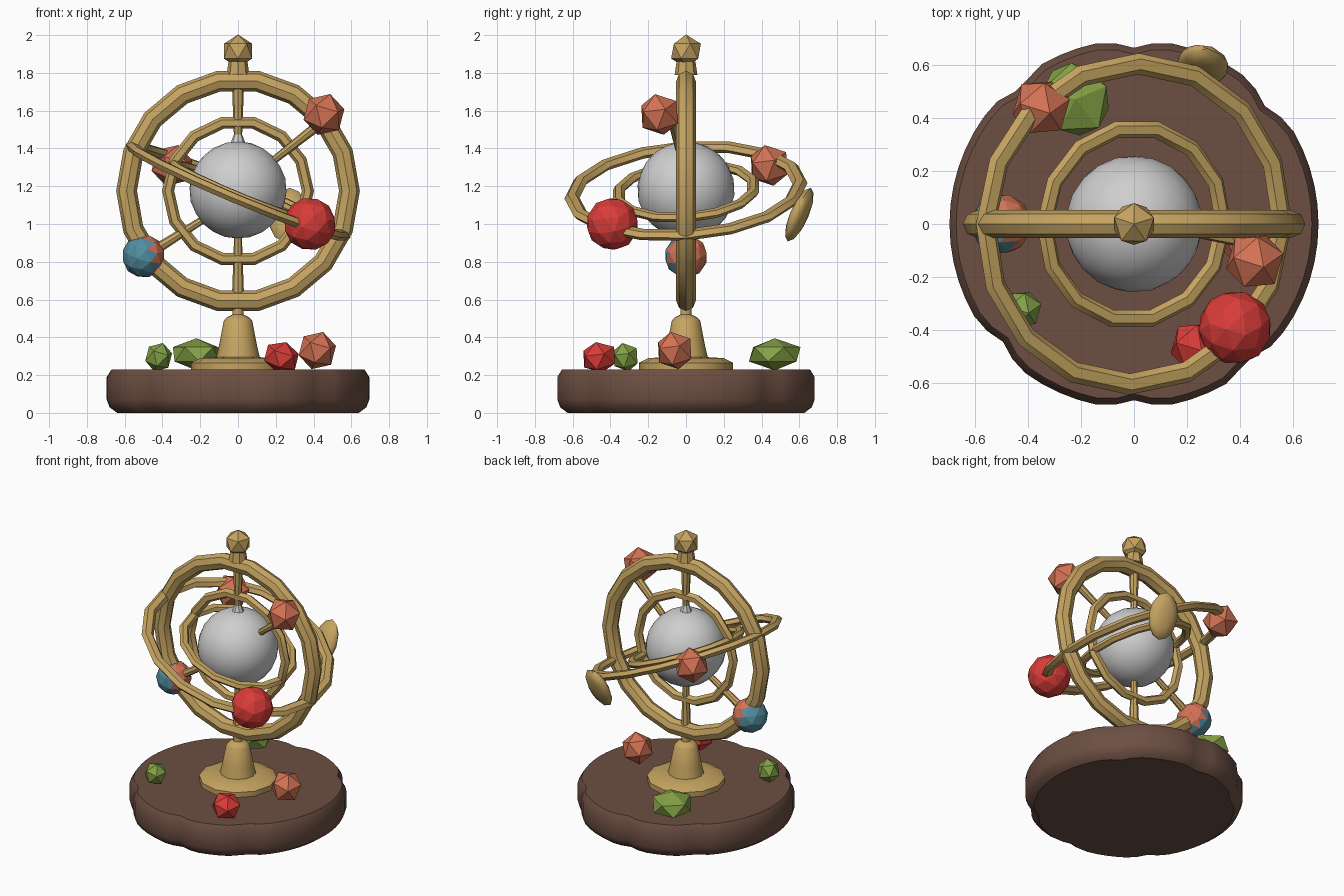
import bpy, bmesh, math
from mathutils import Vector, Matrix, Euler

if "Cube" in bpy.data.objects:
    bpy.data.objects.remove(bpy.data.objects["Cube"])

def material(name, rgb):
    m = bpy.data.materials.new(name)
    m.diffuse_color = (*rgb, 1)
    m.use_nodes = True
    m.node_tree.nodes["Principled BSDF"].inputs["Base Color"].default_value = m.diffuse_color
    return m

gold = material("brass", (0.56, 0.37, 0.12))
grey = material("pale grey", (0.62, 0.62, 0.62))
brown = material("dark wood", (0.15, 0.078, 0.055))
red = material("red", (0.70, 0.045, 0.04))
orange = material("orange", (0.66, 0.17, 0.09))
green = material("green", (0.23, 0.36, 0.06))
blue = material("blue", (0.085, 0.27, 0.36))

def finish(name, bm, mats, smooth=None):
    bmesh.ops.recalc_face_normals(bm, faces=bm.faces)
    me = bpy.data.meshes.new(name)
    bm.to_mesh(me)
    bm.free()
    for m in mats:
        me.materials.append(m)
    if smooth:
        for p in me.polygons:
            p.use_smooth = True
        me.set_sharp_from_angle(angle=math.radians(smooth))
    ob = bpy.data.objects.new(name, me)
    bpy.context.collection.objects.link(ob)
    return ob

def lathe(name, profile, n, mat, smooth=35, radius=lambda a: 1.0):
    """Stack of rings (r, z) around z, capped at both ends."""
    bm = bmesh.new()
    rings = []
    for r, z in profile:
        rings.append([bm.verts.new((r * radius(a) * math.cos(a), r * radius(a) * math.sin(a), z))
                      for a in (2 * math.pi * i / n for i in range(n))])
    for lo, hi in zip(rings, rings[1:]):
        for i in range(n):
            j = (i + 1) % n
            bm.faces.new((lo[i], lo[j], hi[j], hi[i]))
    bm.faces.new(rings[0][::-1])
    bm.faces.new(rings[-1])
    return finish(name, bm, [mat], smooth)

def ring(name, R, half_w, half_t, rot, n=16, sides=6):
    """Torus with an elliptical section, lying in xy before rotation."""
    bm = bmesh.new()
    M = Matrix.Translation((0, 0, 1.175)) @ rot
    loops = []
    for i in range(n):
        a = 2 * math.pi * i / n
        loop = []
        for k in range(sides):
            b = 2 * math.pi * k / sides
            r = R + half_w * math.cos(b)
            loop.append(bm.verts.new(M @ Vector((r * math.cos(a), r * math.sin(a), half_t * math.sin(b)))))
        loops.append(loop)
    for i in range(n):
        p, q = loops[i], loops[(i + 1) % n]
        for k in range(sides):
            m = (k + 1) % sides
            bm.faces.new((p[k], q[k], q[m], p[m]))
    return finish(name, bm, [gold], 40)

def ball(name, loc, size, mats, sub=1, rot=(0.3, 0.2, 0.4), smooth=None, rule=None):
    bm = bmesh.new()
    bmesh.ops.create_icosphere(bm, subdivisions=sub, radius=1)
    M = Matrix.LocRotScale(Vector(loc), Euler(rot), Vector(size))
    bmesh.ops.transform(bm, matrix=M, verts=bm.verts)
    if rule:
        for f in bm.faces:
            f.material_index = rule(f.calc_center_median() - Vector(loc))
    return finish(name, bm, mats, smooth)

def rod(name, a, b, r1, r2, mat=gold):
    a, b = Vector(a), Vector(b)
    bm = bmesh.new()
    M = Matrix.Translation((a + b) / 2) @ (b - a).to_track_quat('Z', 'Y').to_matrix().to_4x4()
    bmesh.ops.create_cone(bm, cap_ends=True, segments=8, radius1=r1, radius2=r2,
                          depth=(b - a).length, matrix=M)
    return finish(name, bm, [mat], 40)

# Lobed wooden base: notches where the segments meet
notches = [-90, -50, 42, 90, 130, 222]
def lobes(a):
    d = min(abs((math.degrees(a) - n + 180) % 360 - 180) for n in notches)
    return 0.955 + 0.045 * min(1, d / 9)
lathe("base", [(0.64, 0.0), (0.68, 0.03), (0.695, 0.07), (0.695, 0.19), (0.67, 0.23)],
      60, brown, 35, lobes)

# Pedestal with foot disc and neck
lathe("pedestal", [(0.25, 0.22), (0.25, 0.265), (0.20, 0.29), (0.115, 0.295), (0.10, 0.36),
                   (0.075, 0.49), (0.06, 0.505), (0.03, 0.52), (0.03, 0.58)], 12, gold)

# Rings: two upright, two tilted
upright = Matrix.Rotation(math.radians(90), 4, 'X')
tilted = Matrix.Rotation(math.radians(22.7), 4, 'Y') @ Matrix.Rotation(math.radians(4), 4, 'X')
ring("outer_upright_ring", 0.59, 0.055, 0.052, upright, 18, 8)
ring("inner_upright_ring", 0.37, 0.032, 0.03, upright, 14)
ring("outer_tilted_ring", 0.605, 0.04, 0.028, tilted, 16)
ring("inner_tilted_ring", 0.365, 0.032, 0.025, tilted, 14)

# Flattened knob on the back of the tilted ring
ball("ring_knob", (0.26, 0.60, 1.05), (0.10, 0.045, 0.155), [gold], 2, (-0.42, 0, -0.25), 40)

# Central globe with its tip, axis and finial
ball("globe", (0, 0, 1.18), (0.258,) * 3, [grey], 3, smooth=60)
rod("globe_tip", (0, 0, 1.40), (0, 0, 1.50), 0.05, 0.012, grey)
rod("upper_axis", (0, 0, 1.42), (0, 0, 1.79), 0.02, 0.034)
rod("lower_axis", (0, 0, 0.56), (0, 0, 0.95), 0.034, 0.02)
rod("finial_neck", (0, 0, 1.79), (0, 0, 1.86), 0.06, 0.05)
ball("finial", (0, 0, 1.915), (0.088,) * 3, [gold], 1, (0, 0, 0.3))

# Orbiting balls and the arms that carry two of them
rod("upper_arm", (0.18, -0.02, 1.33), (0.46, -0.07, 1.55), 0.02, 0.028)
rod("lower_arm", (-0.19, 0, 1.02), (-0.46, 0, 0.85), 0.02, 0.028)
ball("upper_orange_ball", (0.455, -0.14, 1.58), (0.115,) * 3, [orange])
ball("back_orange_ball", (-0.35, 0.44, 1.31), (0.115,) * 3, [orange])
ball("red_ball", (0.38, -0.39, 1.0), (0.14,) * 3, [red], 2)
ball("two_tone_ball", (-0.50, 0, 0.83), (0.115,) * 3, [blue, orange], 2,
     rule=lambda d: int(d.x + 0.3 * d.y + 0.3 * d.z > 0.025))

# Stones lying on the base
ball("large_green_stone", (-0.22, 0.47, 0.31), (0.14, 0.155, 0.085), [green], 1, (0, 0, 0.4))
ball("small_green_stone", (-0.42, -0.32, 0.295), (0.075, 0.075, 0.08), [green])
ball("red_stone", (0.23, -0.46, 0.295), (0.10, 0.10, 0.085), [red])
ball("orange_stone", (0.42, -0.06, 0.33), (0.105,) * 3, [orange])
